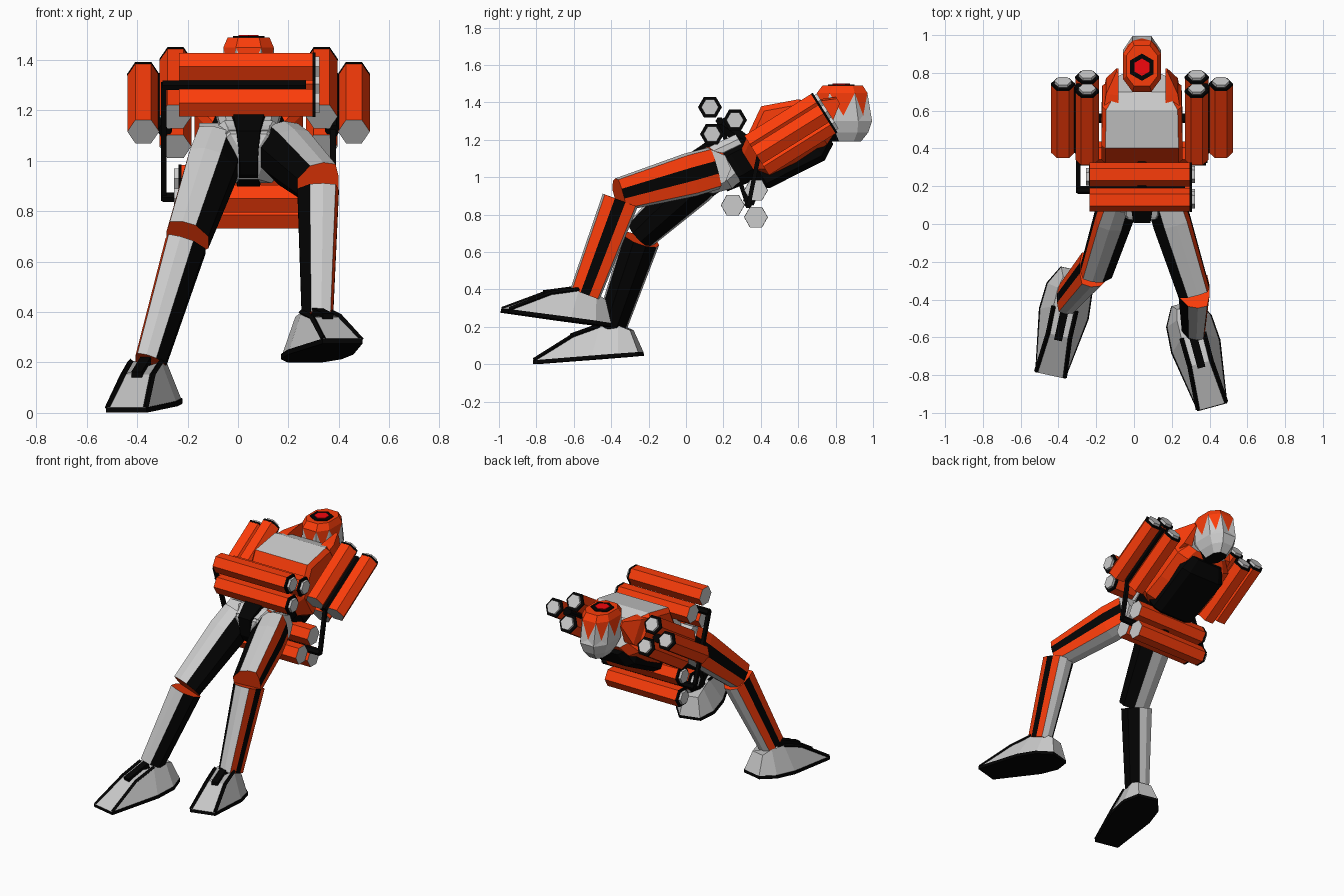
import bpy, bmesh
from math import sin, cos, pi, radians
from mathutils import Vector as V

if "Cube" in bpy.data.objects:
    bpy.data.objects.remove(bpy.data.objects["Cube"])

GREY, ORANGE, BLACK, RED = range(4)
MATS = []
for nm, c in (("grey", (.55, .55, .55)), ("orange", (.97, .046, .003)),
              ("black", (.001, .001, .001)), ("red", (.9, .002, .004))):
    m = bpy.data.materials.new(nm)
    m.diffuse_color = (*c, 1)
    m.use_nodes = True
    m.node_tree.nodes["Principled BSDF"].inputs["Base Color"].default_value = m.diffuse_color
    MATS.append(m)

# Leaning body frame: x sideways, F towards the chest, U towards the head
TILT, O = radians(32), V((.042, .56, 1.23))
U = V((0, cos(TILT), sin(TILT)))
F = V((0, -sin(TILT), cos(TILT)))


def P(x, f, u):
    return O + V((x, 0, 0)) + F * f + U * u


def loft(name, rings, mat=lambda i, j: GREY, caps=(GREY, GREY), poke=None):
    """Skin a list of rings; mat(i, j) colours side j of band i."""
    bm = bmesh.new()
    vs = [[bm.verts.new(p) for p in r] for r in rings]
    n = len(vs[0])
    for i in range(len(vs) - 1):
        for j in range(n):
            k = (j + 1) % n
            face = bm.faces.new((vs[i][j], vs[i][k], vs[i + 1][k], vs[i + 1][j]))
            face.material_index = mat(i, j)
            if i == poke:      # split into pointed triangles, upper one orange
                cut = bmesh.ops.poke(bm, faces=[face])
                cut['verts'][0].co.z -= .045
                for t in cut['faces']:
                    if vs[i + 1][j] in t.verts and vs[i + 1][k] in t.verts:
                        t.material_index = ORANGE
    bm.faces.new(vs[0]).material_index = caps[0]
    bm.faces.new(vs[-1]).material_index = caps[1]
    bmesh.ops.recalc_face_normals(bm, faces=bm.faces)
    me = bpy.data.meshes.new(name)
    bm.to_mesh(me)
    bm.free()
    for m in MATS:
        me.materials.append(m)
    ob = bpy.data.objects.new(name, me)
    bpy.context.collection.objects.link(ob)
    return ob


def ngon(n, phase=0.):
    return [(cos(2 * pi * (j + phase) / n), sin(2 * pi * (j + phase) / n)) for j in range(n)]


def limb(name, stations, ref, shape, mat=lambda i, j: GREY, caps=(GREY, GREY)):
    """Straight bar of a unit shape; stations are (point, radius along ref, other radius)."""
    d = (stations[-1][0] - stations[0][0]).normalized()
    s = (ref - d * ref.dot(d)).normalized()
    t = d.cross(s)
    return loft(name, [[p + s * a * x + t * b * y for x, y in shape] for p, a, b in stations], mat, caps)


def rod(name, a, b, r, ref, col=BLACK, n=6, phase=0.):
    return limb(name, [(a, r, r), (b, r, r)], ref, ngon(n, phase), lambda i, j: col, (col, col))


X, Y, Z = V((1, 0, 0)), V((0, 1, 0)), V((0, 0, 1))


# Launch tubes: orange hexagon, black collar, grey cap at the b end
def launch_tube(name, a, b, ref):
    d = (b - a).normalized()
    limb(name, [(a, .063, .063), (b, .063, .063)], ref, ngon(6),
         lambda i, j: ORANGE, (GREY, ORANGE))
    rod(name + "_collar", b, b + d * .012, .064, ref)
    rod(name + "_cap", b + d * .01, b + d * .028, .046, ref, GREY)


for y, z in ((.128, 1.374), (.262, 1.305), (.139, 1.23)):
    launch_tube("upper_tube", V((-.235, y, z)), V((.295, y, z)), Y)
for y, z in ((.374, .93), (.25, .85), (.374, .786)):
    launch_tube("lower_tube", V((.30, y, z)), V((-.225, y, z)), Y)
for s in (-1, 1):
    for x, f in ((.29, .07), (.29, -.07), (.418, 0)):
        launch_tube("side_tube", P(s * x, f, -.215), P(s * x, f, .205), X)
    rod("side_core", P(s * .333, 0, -.21), P(s * .333, 0, .2), .03, X)
    rod("side_mount", P(s * .15, 0, 0), P(s * .33, 0, 0), .03, U, n=4)

# Black cores and bent connecting rods
rod("upper_core", V((-.30, .18, 1.3)), V((.27, .18, 1.3)), .022, Y)
rod("lower_core", V((-.30, .333, .855)), V((.38, .333, .855)), .022, Y)
rod("left_connecting_rod", V((-.295, .175, 1.31)), V((-.295, .333, .845)), .016, X, n=4, phase=.5)
rod("right_connecting_rod", V((.377, .333, .845)), P(.335, 0, -.2), .016, X, n=4, phase=.5)
rod("upper_mount", V((.042, .18, 1.29)), P(0, .03, -.2), .04, X)
rod("lower_mount", V((.042, .333, .86)), P(0, -.1, -.25), .035, X)


# Torso: chamfered sections along the body axis
def section(u, ff, fb, hw, k=.9, c=.03, cb=.04):
    half = [(hw * k, ff), (hw, ff - c), (hw, fb + cb), (hw * .7, fb)]
    return [P(x, f, u) for x, f in half] + [P(-x, f, u) for x, f in reversed(half)]


loft("torso", [section(-.27, .07, -.09, .15), section(-.21, .11, -.13, .215),
               section(-.055, .21, -.15, .215), section(.136, .135, -.15, .21),
               section(.2, .06, -.12, .15)],
     lambda i, j: GREY if j == 7 and i > 1 else ORANGE, (BLACK, GREY))
loft("back_pack", [section(u, ff, fb, w, .9, .02, .03) for u, ff, fb, w in
                   ((-.29, -.05, -.15, .11), (-.25, -.05, -.185, .155),
                    (.08, -.05, -.215, .165), (.165, -.05, -.165, .12))],
     lambda i, j: BLACK, (BLACK, BLACK))
for s in (-1, 1):
    loft("collar", [[P(s * x, f, u) for x, f in ((.125, ft - .01), (w, ft - .02), (w, fb), (.125, fb))]
                    for u, ft, fb, w in ((.08, .15, -.08, .21), (.2, .1, -.08, .19), (.31, .05, .0, .135))],
         lambda i, j: ORANGE, (ORANGE, ORANGE))
rod("neck", P(0, .0, .15), V((.042, .82, 1.33)), .045, X, n=8)

# Abdomen and pelvis
loft("abdomen", [section(u, ff, fb, w, .7, .05, .05) for u, ff, fb, w in
                 ((-.45, .11, -.08, .12), (-.33, .13, -.1, .13), (-.23, .12, -.1, .15))],
     lambda i, j: BLACK, (BLACK, BLACK))
loft("belly_plate", [section(u, ff, ff - .08, w, .8, .03, .02) for u, ff, w in
                     ((-.5, .185, .1), (-.25, .155, .13))])
loft("pelvis", [section(u, ff, fb, w, .55, .07, .05) for u, ff, fb, w in
                ((-.57, .12, -.0, .05), (-.52, .18, -.05, .13), (-.42, .18, -.08, .175),
                 (-.36, .14, -.07, .15))],
     lambda i, j: ORANGE if j in (0, 6) and i == 2 else GREY)
loft("crotch_strip", [[P(x, f, u) for x, f in ((-w, ff), (w, ff), (w, fb), (-w, fb))]
                      for u, ff, fb, w in ((-.585, .09, .03, .035), (-.53, .2, -.06, .045),
                                           (-.38, .205, -.06, .065))],
     lambda i, j: BLACK, (BLACK, BLACK))


# Head: face plate turned up, pointed orange markings on the sides
def octagon(z, y0, y1, hx, c=.5):
    cy, hy = (y0 + y1) / 2, (y1 - y0) / 2
    return [V((.042 + hx * a, cy + hy * b, z)) for a, b in
            ((1, -c), (1, c), (c, 1), (-c, 1), (-1, c), (-1, -c), (-c, -1), (c, -1))]


loft("head", [octagon(1.19, .78, .935, .05), octagon(1.24, .74, .975, .08),
              octagon(1.30, .70, .995, .1), octagon(1.45, .70, .97, .1),
              octagon(1.49, .73, .945, .083)],
     lambda i, j: BLACK if i == 0 and j in (5, 6, 7) else ORANGE if i == 3 else GREY,
     (BLACK, ORANGE), poke=2)
rod("eye_socket", V((.042, .83, 1.48)), V((.042, .83, 1.496)), .072, Y)
rod("eye", V((.042, .83, 1.48)), V((.042, .83, 1.5)), .046, Y, RED)

# Leg section: black stripe and orange outside, grey front and back, black inside
LEG = [(1, -.3), (1, .3), (.85, .88), (.25, 1), (-.4, .9), (-1, .35),
       (-1, -.35), (-.4, -.9), (.25, -1), (.85, -.88)]


def leg_colour(i, j):
    return (BLACK, ORANGE, GREY, GREY, BLACK, BLACK, BLACK, GREY, GREY, ORANGE)[j]


# Foot frame runs from heel to toe
def foot(name, heel, toe):
    fwd = (toe - heel).normalized()
    side = fwd.cross(Z).normalized()
    up = side.cross(fwd)

    def q(s, t, h):
        return heel + fwd * s + side * t + up * h

    def ring(st, g=1.):
        return [q(s, t * g, h) for s, t, h in st] + [q(s, -t * g, h) for s, t, h in reversed(st)]
    out = ((0, .07), (.1, .125), (.24, .135), (.575, .082))
    base = [(s, t, .02) for s, t in out]
    top = [(.04, .045, .14), (.1, .06, .17), (.2, .062, .175), (.35, .06, .135)]
    loft(name + "_sole", [ring([(s, t, 0) for s, t in out]), ring(base)],
         lambda i, j: BLACK, (BLACK, BLACK))
    loft(name + "_shell", [ring(base, .95), ring(top)])
    rod(name + "_tongue", q(.2, 0, .172), q(.37, 0, .127), .03, side, n=4, phase=.5)
    for s in (-1, 1):
        for a, b in (((.57, .077, .02), (.35, .06, .135)), ((.35, .06, .135), (.2, .062, .175))):
            rod(name + "_trim", q(a[0], s * a[1], a[2]), q(b[0], s * b[1], b[2]), .012, side, n=4)


LEGS = {
    "left": (-1, (-.075, .14, 1.05), (-.2, -.25, .69), (-.348, -.40, .20),
             (-.32, -.24, .045), (-.445, -.81, .0)),
    "right": (1, (.16, .14, 1.045), (.318, -.36, .905), (.315, -.54, .375),
              (.265, -.42, .20), (.415, -.97, .275)),
}
for nm, (s, *pts) in LEGS.items():
    hip, knee, ankle, heel, toe = map(V, pts)
    out = X * s
    limb(nm + "_thigh", [(hip, .095, .115), (hip.lerp(knee, .25), .1, .118), (knee, .085, .09)],
         out, LEG, leg_colour, (GREY, ORANGE))
    # shin starts tucked slightly behind the knee
    top = knee + (ankle - knee).normalized() * .03 + Y * .018
    limb(nm + "_shin", [(top, .082, .1), (ankle, .062, .083)], out, LEG, leg_colour, (ORANGE, ORANGE))
    rod(nm + "_hip_joint", hip - out * .12, hip + out * .08, .1, Z, GREY, 8)
    foot(nm + "_foot", heel, toe)
